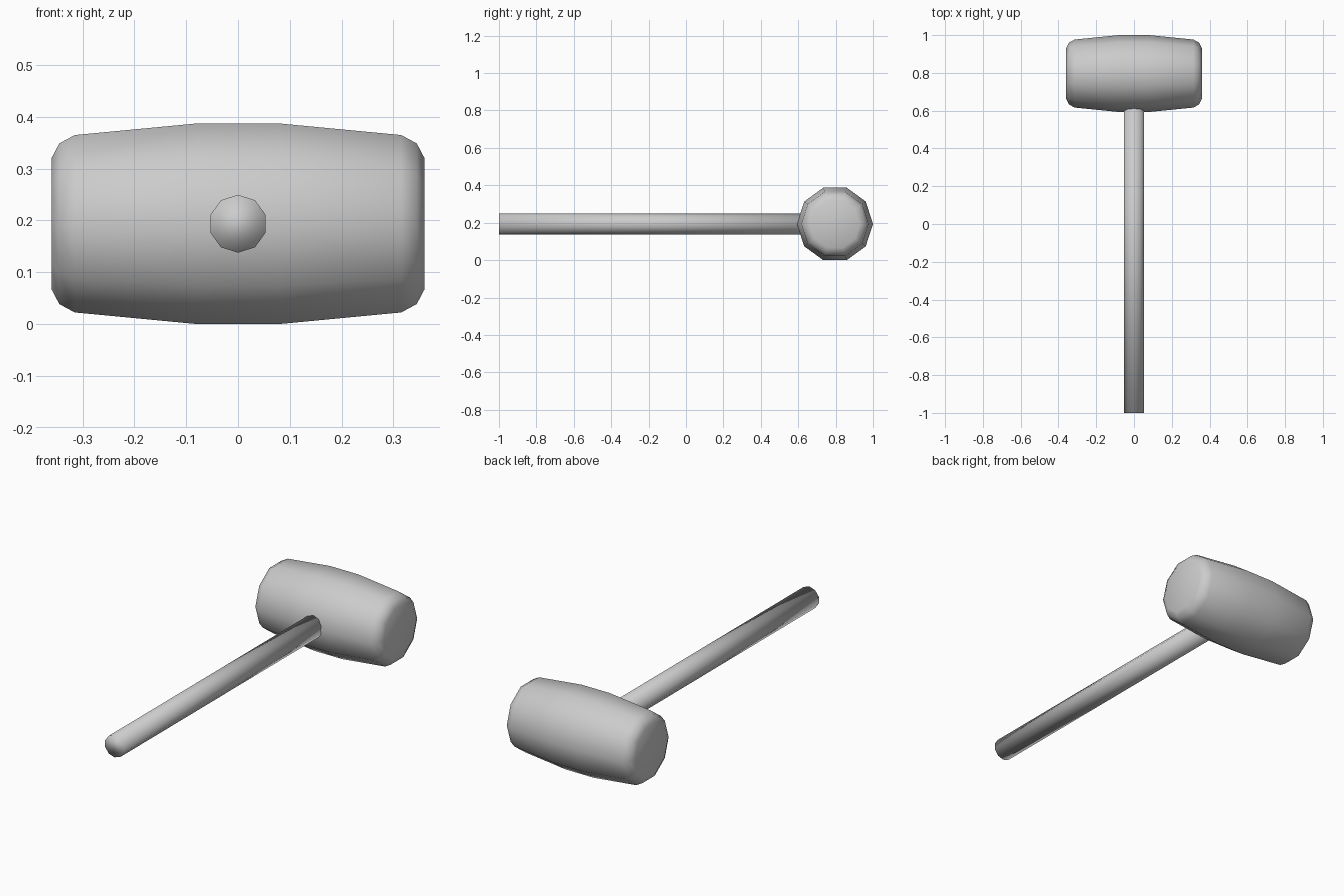
import bpy
import bmesh
from math import cos, sin, tau
from mathutils import Vector

cube = bpy.data.objects.get("Cube")
if cube:
    bpy.data.objects.remove(cube, do_unlink=True)

SIDES = 10
AXIS_Z = 0.1935
HEAD_Y = 0.7965

grey = bpy.data.materials.new("plain grey")
grey.use_nodes = True
colour = (0.6, 0.6, 0.6, 1)
grey.diffuse_color = colour
grey.node_tree.nodes["Principled BSDF"].inputs["Base Color"].default_value = colour


def turned_part(name, profile, origin, axis, start):
    """Ten-sided solid from (distance, radius) rings; start is the first corner's direction."""
    axis, start = Vector(axis), Vector(start)
    side = axis.cross(start)
    bm = bmesh.new()
    rings = []
    for dist, radius in profile:
        rings.append([bm.verts.new(axis * dist + radius * (
            start * cos(tau * i / SIDES) + side * sin(tau * i / SIDES)))
            for i in range(SIDES)])
    for a, b in zip(rings, rings[1:]):
        for i in range(SIDES):
            j = (i + 1) % SIDES
            bm.faces.new((a[i], a[j], b[j], b[i]))
    bm.faces.new(rings[0][::-1])
    bm.faces.new(rings[-1])
    bmesh.ops.recalc_face_normals(bm, faces=bm.faces)
    for face in bm.faces:
        face.smooth = True
    mesh = bpy.data.meshes.new(name)
    bm.to_mesh(mesh)
    bm.free()
    mesh.materials.append(grey)
    obj = bpy.data.objects.new(name, mesh)
    obj.location = origin
    bpy.context.collection.objects.link(obj)
    return obj


# Barrel-shaped head with rounded rims, mirrored about its middle
half = [(0.08, 0.2035), (0.315, 0.18), (0.345, 0.163), (0.36, 0.133)]
barrel = [(-x, r) for x, r in reversed(half)] + half
turned_part("mallet_head", barrel, (0, HEAD_Y, AXIS_Z), (1, 0, 0), (0, 1, 0))

# Straight handle, running into the head
turned_part("handle", [(-1.0, 0.056), (0.7, 0.056)],
            (0, 0, AXIS_Z), (0, 1, 0), (0, 0, 1))
